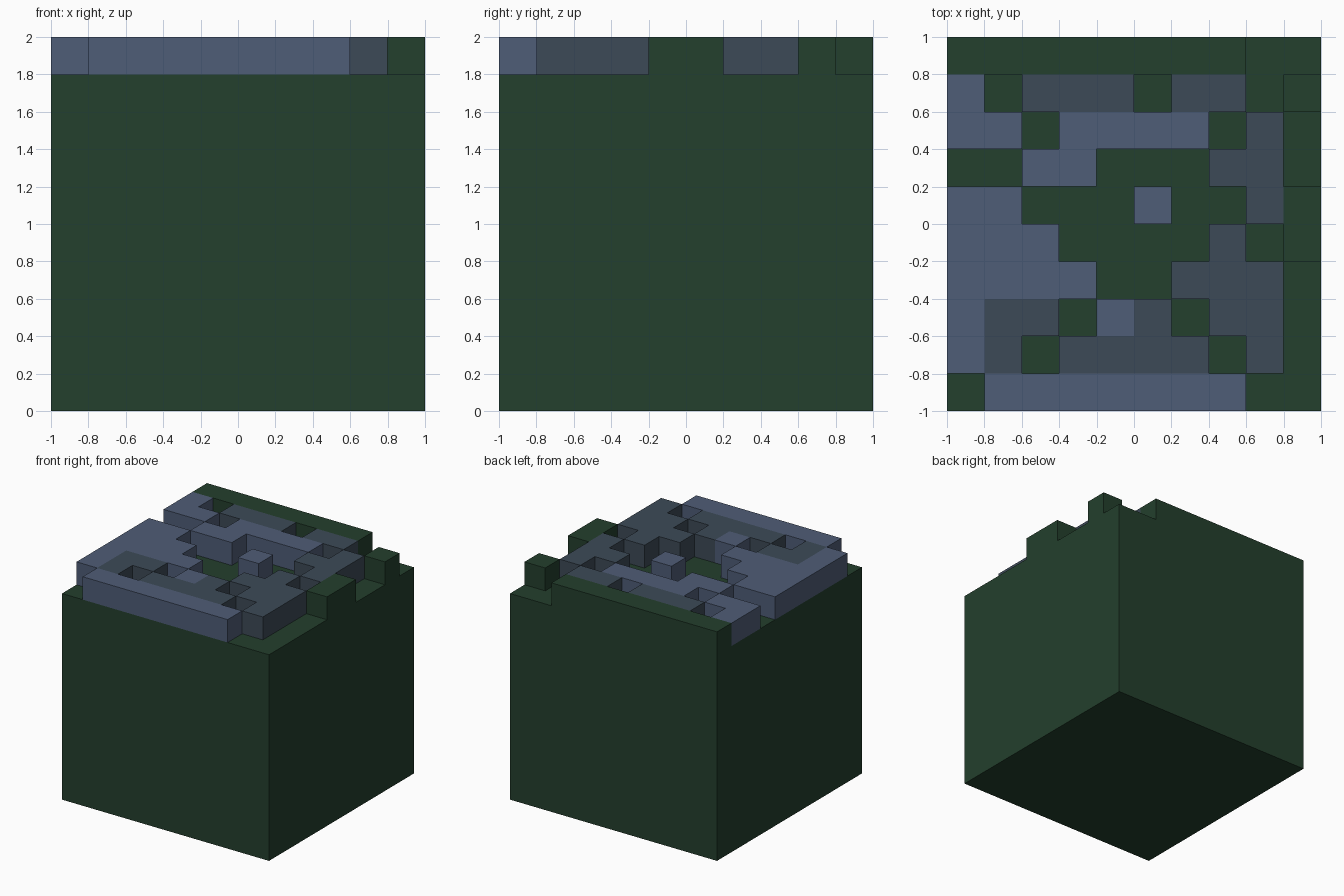
import bpy, bmesh

if "Cube" in bpy.data.objects:
    bpy.data.objects.remove(bpy.data.objects["Cube"])

CELL, LOW, HIGH = 0.2, 1.8, 2.0

# Top layer map, back row first: . low floor, G raised grass, B blue stone, S slate stone
ROWS = [
    "GGGGGGGG..",
    "B.SSS.SS.G",
    "BB.BBBB.S.",
    "..BB...SS.",
    "BB...B..SG",
    "BBB....S.G",
    "BBBB..SSS.",
    "BSS.BS.SS.",
    "BS.SSSS.S.",
    ".BBBBBBB..",
]
GRID = {(i, 9 - r): c for r, row in enumerate(ROWS) for i, c in enumerate(row)}


def material(name, color):
    m = bpy.data.materials.new(name)
    m.diffuse_color = (*color, 1)
    m.use_nodes = True
    m.node_tree.nodes["Principled BSDF"].inputs["Base Color"].default_value = m.diffuse_color
    return m


def finish(bm, name, mat):
    bmesh.ops.remove_doubles(bm, verts=bm.verts, dist=1e-4)
    mesh = bpy.data.meshes.new(name)
    bm.to_mesh(mesh)
    bm.free()
    mesh.materials.append(mat)
    bpy.context.collection.objects.link(bpy.data.objects.new(name, mesh))


def quad(bm, *points):
    bm.faces.new([bm.verts.new(p) for p in points])


def cell_top(bm, cell, z):
    x, y = (-1 + k * CELL for k in cell)
    quad(bm, (x, y, z), (x + CELL, y, z), (x + CELL, y + CELL, z), (x, y + CELL, z))


def walls(bm, corners, z0, z1, skip=()):
    # Outward walls round a rectangle: front, right, back, left
    for k in range(4):
        if k not in skip:
            a, b = corners[k], corners[(k + 1) % 4]
            quad(bm, (*a, z0), (*b, z0), (*b, z1), (*a, z1))


def raised_part(name, key, mat):
    # Raised tiles of one colour, with walls only where the neighbour is low
    bm = bmesh.new()
    for (i, j), c in GRID.items():
        if c != key:
            continue
        cell_top(bm, (i, j), HIGH)
        x, y = -1 + i * CELL, -1 + j * CELL
        around = [(i, j - 1), (i + 1, j), (i, j + 1), (i - 1, j)]
        hidden = [k for k, n in enumerate(around) if GRID.get(n, ".") != "."]
        walls(bm, [(x, y), (x + CELL, y), (x + CELL, y + CELL), (x, y + CELL)], LOW, HIGH, hidden)
    finish(bm, name, mat)


green = material("dark green", (0.017, 0.050, 0.026))
blue = material("dusty blue", (0.078, 0.109, 0.184))
slate = material("slate grey", (0.046, 0.068, 0.095))

# Ground block with the sunken floor tiles
bm = bmesh.new()
walls(bm, [(-1, -1), (1, -1), (1, 1), (-1, 1)], 0, LOW)
quad(bm, (-1, -1, 0), (-1, 1, 0), (1, 1, 0), (1, -1, 0))
for cell, c in GRID.items():
    if c == ".":
        cell_top(bm, cell, LOW)
finish(bm, "ground_block", green)

# Raised tiles
raised_part("grass_rim", "G", green)
raised_part("blue_stones", "B", blue)
raised_part("slate_stones", "S", slate)
